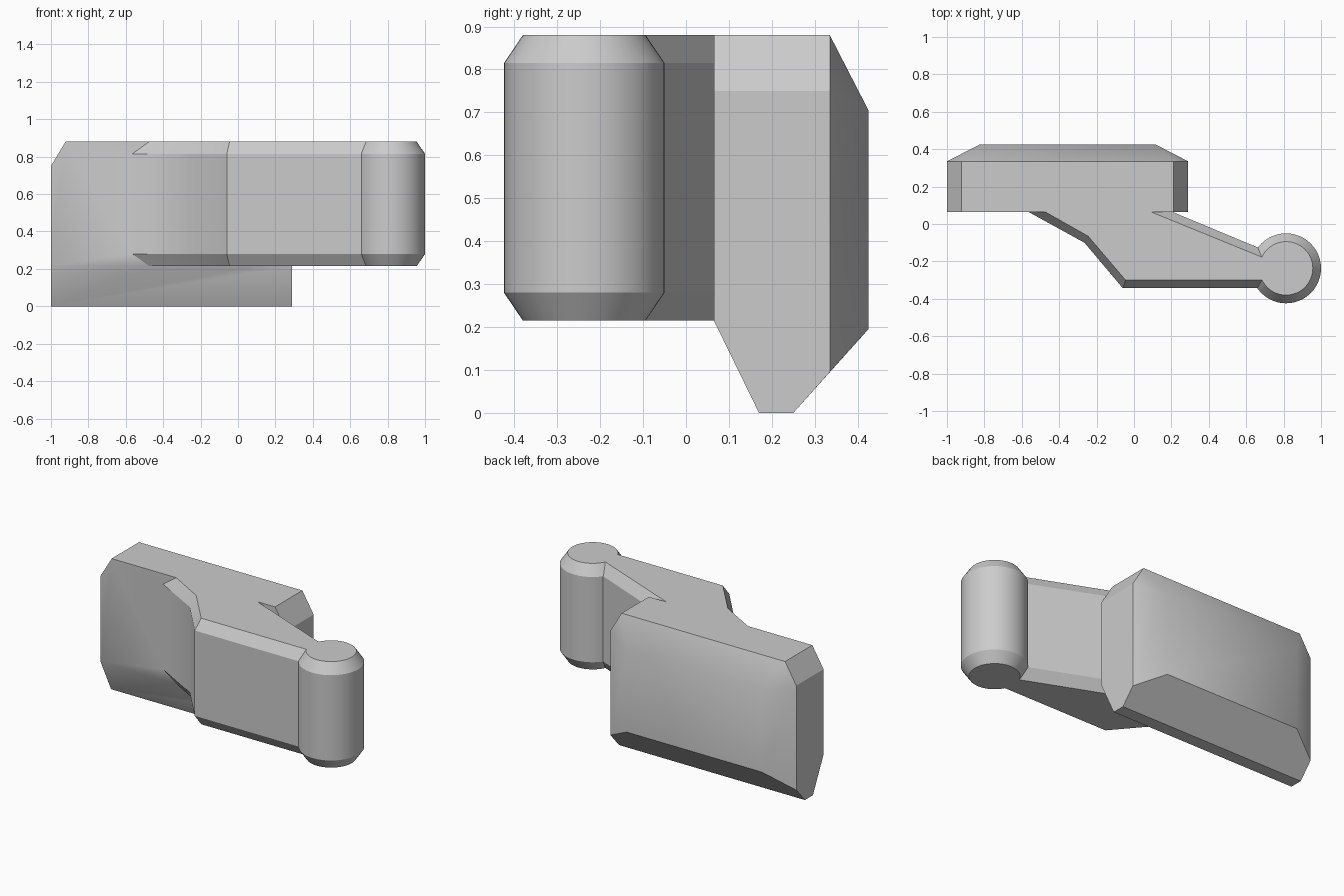
import bpy, bmesh, math

cube = bpy.data.objects.get("Cube")
if cube:
    bpy.data.objects.remove(cube, do_unlink=True)

grey = bpy.data.materials.new("plain grey")
grey.use_nodes = True
COLOR = (0.6, 0.6, 0.6, 1)
grey.diffuse_color = COLOR
grey.node_tree.nodes["Principled BSDF"].inputs["Base Color"].default_value = COLOR

# Shared heights of the arm, the pivot and their chamfers
LOW, LOW_EDGE, HIGH_EDGE, HIGH = 0.215, 0.28, 0.815, 0.88


def finish(bm, name):
    bmesh.ops.recalc_face_normals(bm, faces=bm.faces)
    mesh = bpy.data.meshes.new(name)
    bm.to_mesh(mesh)
    bm.free()
    mesh.materials.append(grey)
    obj = bpy.data.objects.new(name, mesh)
    bpy.context.collection.objects.link(obj)
    return obj


def chamfered_prism(name, inner, outer):
    """Stack the outlines so the top and bottom rims are chamfered."""
    bm = bmesh.new()
    layers = ((inner, LOW), (outer, LOW_EDGE), (outer, HIGH_EDGE), (inner, HIGH))
    rings = [[bm.verts.new((x, y, z)) for x, y in line] for line, z in layers]
    for a, b in zip(rings, rings[1:]):
        for i in range(len(a)):
            j = (i + 1) % len(a)
            bm.faces.new((a[i], a[j], b[j], b[i]))
    bm.faces.new(rings[0][::-1])
    bm.faces.new(rings[-1])
    return finish(bm, name)


def circle(radius, count=48):
    steps = [math.tau * i / count for i in range(count)]
    return [(0.813 + radius * math.cos(a), -0.237 + radius * math.sin(a)) for a in steps]


# Faceted block: convex body with a raised back panel
bm = bmesh.new()
end_profile = ((0.065, 0.215), (0.17, 0), (0.25, 0), (0.335, 0.095),
               (0.335, 0.75), (0.065, 0.75))
for side, half in ((-1, 0.645), (1, 0.645)):
    points = [(half, y, z) for y, z in end_profile]
    points += [(half - 0.078, y, HIGH) for y in (0.065, 0.335)]
    points += [(0.47, 0.425, z) for z in (0.195, 0.705)]
    for x, y, z in points:
        bm.verts.new((side * x - 0.355, y, z))
bmesh.ops.convex_hull(bm, input=bm.verts)
bmesh.ops.dissolve_limit(bm, angle_limit=0.02, verts=bm.verts, edges=bm.edges)
block = finish(bm, "lever_block")

# Cranked arm, running into the block and the pivot
arm = chamfered_prism(
    "arm",
    [(-0.475, 0.12), (-0.475, 0.065), (-0.245, -0.065), (-0.045, -0.30),
     (0.75, -0.30), (0.75, -0.204), (0.09, 0.065), (0.09, 0.12)],
    [(-0.565, 0.12), (-0.565, 0.065), (-0.265, -0.10), (-0.06, -0.343),
     (0.75, -0.343), (0.75, -0.162), (0.205, 0.065), (0.205, 0.12)])

# Round pivot post
pivot = chamfered_prism("pivot_post", circle(0.143), circle(0.187))

# Join the parts into one clean solid
bpy.ops.object.select_all(action="DESELECT")
bpy.context.view_layer.objects.active = block
block.select_set(True)
for part in (arm, pivot):
    mod = block.modifiers.new("join", "BOOLEAN")
    mod.operation = "UNION"
    mod.solver = "EXACT"
    mod.object = part
    bpy.ops.object.modifier_apply(modifier=mod.name)
    bpy.data.objects.remove(part, do_unlink=True)

bm = bmesh.new()
bm.from_mesh(block.data)
bmesh.ops.dissolve_limit(bm, angle_limit=0.01, verts=bm.verts, edges=bm.edges)
bm.to_mesh(block.data)
bm.free()
bpy.ops.object.shade_smooth_by_angle(angle=math.radians(30))
